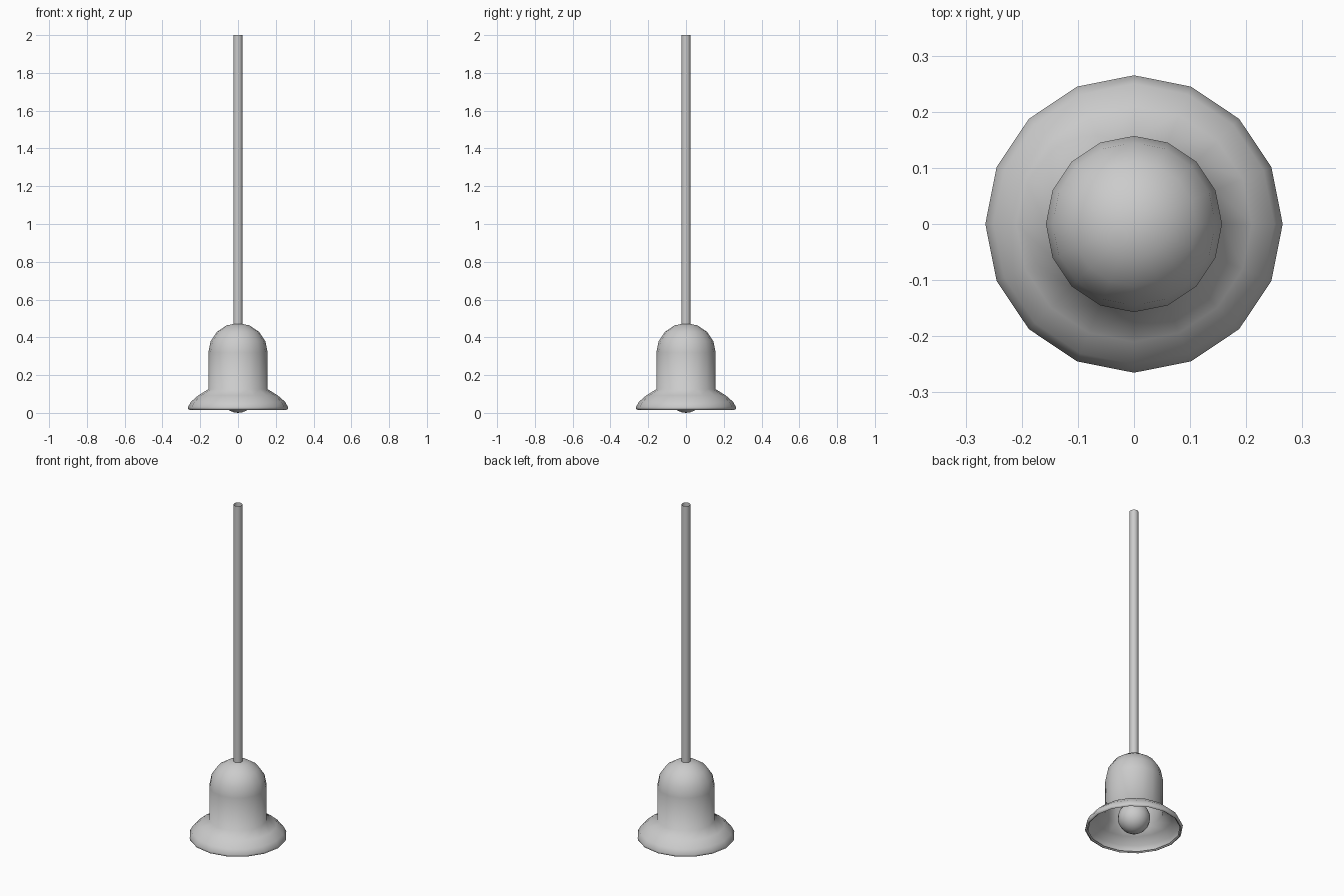
import bpy, math
from math import cos, sin, pi

if "Cube" in bpy.data.objects:
    bpy.data.objects.remove(bpy.data.objects["Cube"])

SIDES = 16


def lathe(name, profile, angle=60):
    """Spin (radius, z) points around z; a radius of 0 becomes a single pole vertex."""
    verts, faces, rings = [], [], []
    for r, z in profile:
        start = len(verts)
        if r == 0:
            verts.append((0, 0, z))
            rings.append([start] * SIDES)
        else:
            for i in range(SIDES):
                a = 2 * pi * i / SIDES
                verts.append((r * cos(a), r * sin(a), z))
            rings.append(list(range(start, start + SIDES)))
    for low, high in zip(rings, rings[1:]):
        for i in range(SIDES):
            j = (i + 1) % SIDES
            quad = [low[i], low[j], high[j], high[i]]
            faces.append(list(dict.fromkeys(quad)))
    mesh = bpy.data.meshes.new(name)
    mesh.from_pydata(verts, [], faces)
    obj = bpy.data.objects.new(name, mesh)
    bpy.context.collection.objects.link(obj)
    bpy.ops.object.select_all(action='DESELECT')
    obj.select_set(True)
    bpy.context.view_layer.objects.active = obj
    bpy.ops.object.shade_smooth_by_angle(angle=math.radians(angle))
    return obj


# Bell-shaped shade: rolled lip, flared skirt, straight neck, domed crown
R, Z = 0.157, 0.32
dome = [(R * cos(k * pi / 8), Z + 0.155 * sin(k * pi / 8)) for k in range(4)]
lathe("lamp_shade",
      [(0.248, 0.022), (0.256, 0.016), (0.264, 0.02), (0.265, 0.03),
       (0.25, 0.058), (0.21, 0.093), (R, 0.125)] + dome + [(0, Z + 0.155)])

# Bulb hanging inside the shade, resting on z = 0
B = 0.088
bulb = [(B * sin(k * pi / 12), B - B * cos(k * pi / 12)) for k in range(1, 12)]
lathe("bulb", [(0, 0)] + bulb + [(0, 2 * B)])

# Open-ended hanging rod
lathe("hanging_rod", [(0.024, 0.468), (0.024, 2.0)])
